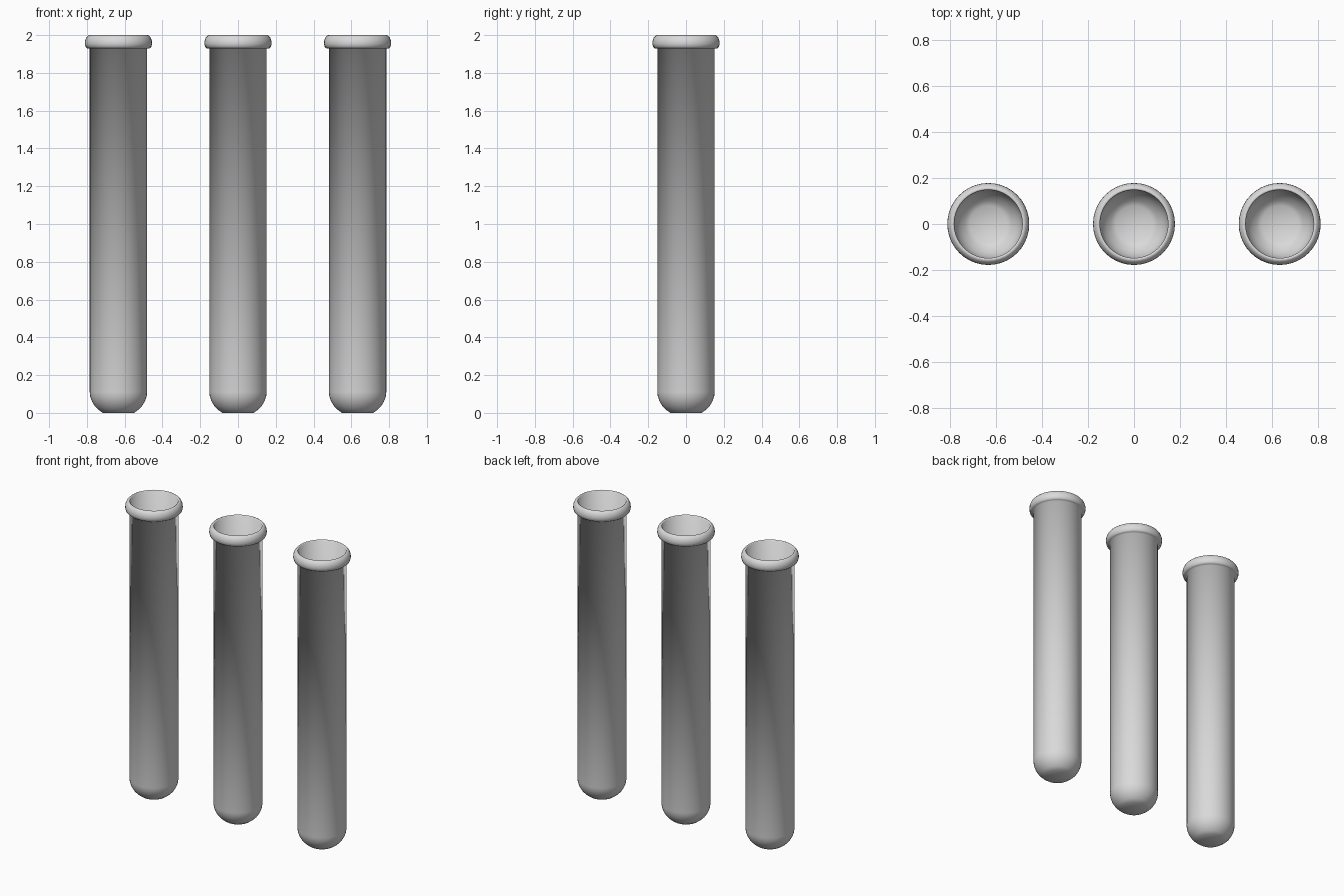
import bpy, bmesh, math

if "Cube" in bpy.data.objects:
    bpy.data.objects.remove(bpy.data.objects["Cube"])

SEGMENTS = 40

glass = bpy.data.materials.new("pale grey glass")
glass.diffuse_color = (0.7, 0.7, 0.7, 1)
glass.use_nodes = True
glass.node_tree.nodes["Principled BSDF"].inputs["Base Color"].default_value = glass.diffuse_color

# Tube outline as (radius, height): base, outer wall, rolled rim, inner wall, inner floor
PROFILE = [
    (0, 0), (0.083, 0), (0.105, 0.016), (0.125, 0.036), (0.14, 0.061),
    (0.149, 0.086), (0.152, 0.11),
    (0.152, 1.93),
    (0.165, 1.93), (0.174, 1.938), (0.178, 1.953), (0.177, 1.97),
    (0.171, 1.986), (0.162, 1.996), (0.154, 2.0), (0.148, 1.996),
    (0.148, 0.11), (0.145, 0.088), (0.136, 0.064), (0.121, 0.04),
    (0.101, 0.02), (0.08, 0.005), (0, 0.005),
]


def lathe(name, profile):
    """Revolve a closed-ended profile around z."""
    bm = bmesh.new()
    rings = []
    for r, z in profile:
        if r == 0:
            rings.append([bm.verts.new((0, 0, z))])
        else:
            rings.append([bm.verts.new((r * math.cos(a), r * math.sin(a), z))
                          for a in (2 * math.pi * i / SEGMENTS for i in range(SEGMENTS))])
    for low, high in zip(rings, rings[1:]):
        for i in range(SEGMENTS):
            j = (i + 1) % SEGMENTS
            if len(low) == 1:
                bm.faces.new((low[0], high[j], high[i]))
            elif len(high) == 1:
                bm.faces.new((low[i], low[j], high[0]))
            else:
                bm.faces.new((low[i], low[j], high[j], high[i]))
    for f in bm.faces:
        f.smooth = True
    mesh = bpy.data.meshes.new(name)
    bm.to_mesh(mesh)
    bm.free()
    mesh.materials.append(glass)
    return mesh


# Three matching tubes in a row
tube_mesh = lathe("test_tube", PROFILE)
for label, x in (("left", -0.633), ("middle", 0), ("right", 0.633)):
    tube = bpy.data.objects.new(label + "_test_tube", tube_mesh)
    tube.location.x = x
    bpy.context.collection.objects.link(tube)
